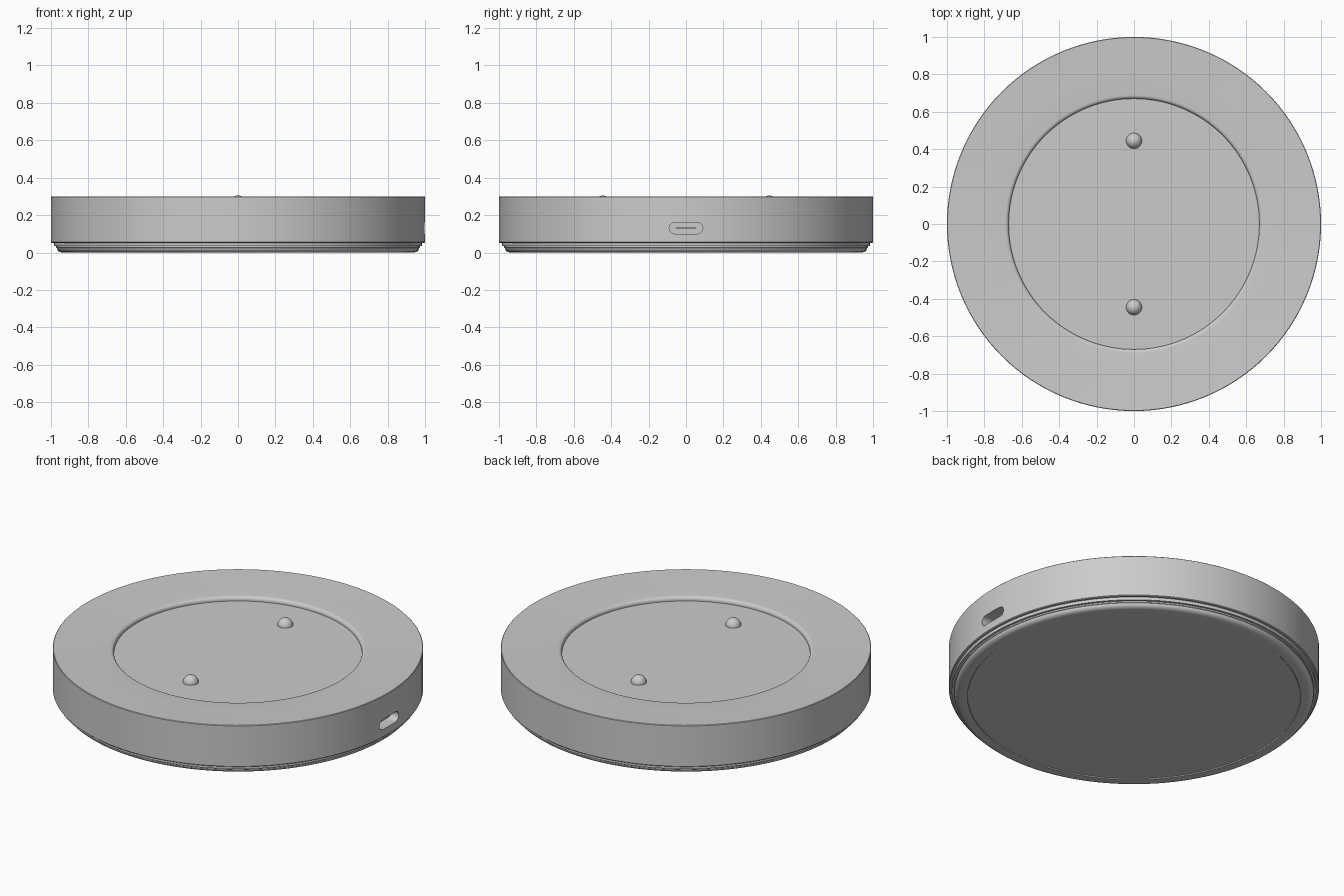
import bpy, bmesh, math
from mathutils import Matrix, Vector

if "Cube" in bpy.data.objects:
    bpy.data.objects.remove(bpy.data.objects["Cube"], do_unlink=True)

grey = bpy.data.materials.new("satin_grey")
grey.use_nodes = True
grey.diffuse_color = (0.6, 0.6, 0.6, 1)
grey.node_tree.nodes["Principled BSDF"].inputs["Base Color"].default_value = (0.6, 0.6, 0.6, 1)


def finish(name, bm):
    bmesh.ops.recalc_face_normals(bm, faces=bm.faces[:])
    mesh = bpy.data.meshes.new(name)
    bm.to_mesh(mesh)
    bm.free()
    obj = bpy.data.objects.new(name, mesh)
    bpy.context.collection.objects.link(obj)
    mesh.materials.append(grey)
    return obj


def smooth(obj, angle=30):
    bpy.ops.object.select_all(action='DESELECT')
    obj.select_set(True)
    bpy.context.view_layer.objects.active = obj
    bpy.ops.object.shade_smooth_by_angle(angle=math.radians(angle))


def lathe(name, profile, steps=128):
    """Revolve (radius, height) points about z."""
    bm = bmesh.new()
    verts = [bm.verts.new((r, 0, z)) for r, z in profile]
    edges = [bm.edges.new(pair) for pair in zip(verts, verts[1:])]
    bmesh.ops.spin(bm, geom=verts + edges, cent=(0, 0, 0), axis=(0, 0, 1),
                   angle=math.tau, steps=steps)
    bmesh.ops.remove_doubles(bm, verts=bm.verts[:], dist=0.0002)
    return finish(name, bm)


def arc(cx, cz, rx, rz, start, end, n=6):
    angles = [math.radians(start + (end - start) * i / n) for i in range(n + 1)]
    return [(cx + rx * math.cos(a), cz + rz * math.sin(a)) for a in angles]


def slot(name, x0, x1, width, height, z):
    """Pill-shaped bar running along x."""
    r = height / 2
    side = width / 2 - r
    outline = arc(side, z, r, r, -90, 90, 10) + arc(-side, z, r, r, 90, 270, 10)
    bm = bmesh.new()
    face = bm.faces.new([bm.verts.new((x0, y, h)) for y, h in outline])
    ext = bmesh.ops.extrude_face_region(bm, geom=[face])["geom"]
    moved = [v for v in ext if isinstance(v, bmesh.types.BMVert)]
    bmesh.ops.translate(bm, vec=Vector((x1 - x0, 0, 0)), verts=moved)
    return finish(name, bm)


# Main housing: straight wall, gently dished rim, rounded lip into the recess
housing = lathe("housing",
                [(0, 0.052), (0.996, 0.052), (1, 0.056), (1, 0.297), (0.997, 0.3),
                 (0.9, 0.296), (0.8, 0.292)]
                + arc(0.69, 0.27, 0.02, 0.018, 90, 180)
                + [(0.67, 0.263), (0, 0.263)])

# Charging port cut into the side
cutter = slot("port_cutter", 0.93, 1.1, 0.18, 0.06, 0.13)
cutter.hide_render = True
cutter.hide_viewport = False
cut = housing.modifiers.new("port", 'BOOLEAN')
cut.object = cutter
cut.operation = 'DIFFERENCE'
cut.solver = 'EXACT'
bpy.context.view_layer.objects.active = housing
bpy.ops.object.modifier_apply(modifier=cut.name)
bpy.data.objects.remove(cutter, do_unlink=True)
smooth(housing)

# Thin tongue inside the port
smooth(slot("port_tongue", 0.925, 0.965, 0.11, 0.01, 0.13))

# Stepped base ring with rounded underside and shallow pad recess
base = lathe("base_ring",
             [(0, 0.054), (0.985, 0.054), (0.985, 0.034), (0.972, 0.034), (0.972, 0.026)]
             + arc(0.935, 0.024, 0.034, 0.024, 0, -90)
             + [(0.899, 0), (0.899, 0.008), (0, 0.008)])
smooth(base)

# Foot pad
pad = lathe("foot_pad", [(0, 0.009), (0.895, 0.009), (0.895, 0.004), (0, 0.004)])
smooth(pad)

# Domed contact pins in the recess
for name, y in (("front_contact_pin", -0.445), ("back_contact_pin", 0.445)):
    pin = lathe(name, [(0, 0.255), (0.042, 0.255)] + arc(0, 0.263, 0.042, 0.042, 0, 90, 10), 32)
    pin.data.transform(Matrix.Translation((0, y, 0)))
    smooth(pin)
